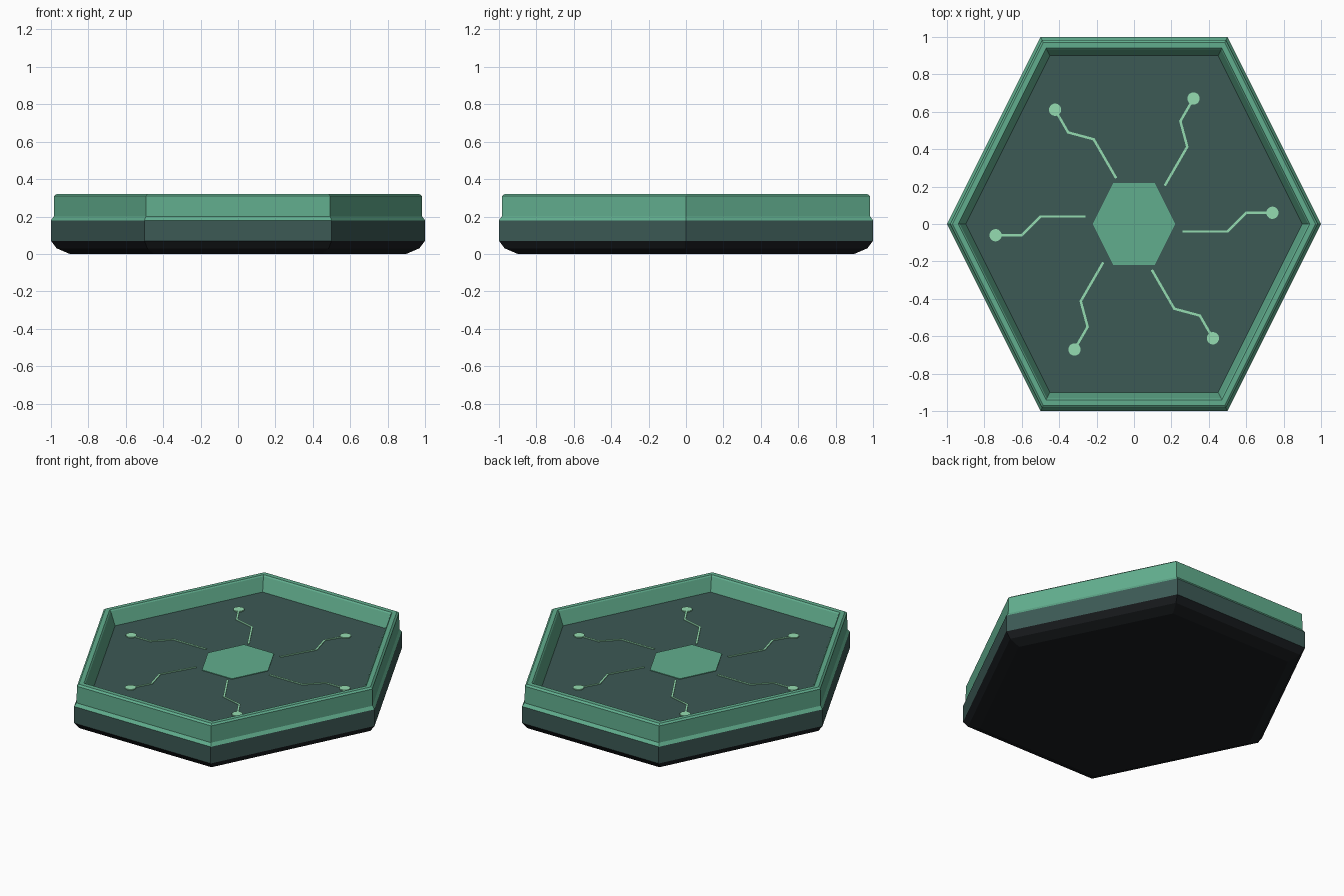
import bpy, bmesh, math
from mathutils import Vector, Matrix

if "Cube" in bpy.data.objects:
    bpy.data.objects.remove(bpy.data.objects["Cube"])

FLOOR = 0.225


def material(name, rgb):
    m = bpy.data.materials.new(name)
    m.diffuse_color = (*rgb, 1)
    m.use_nodes = True
    m.node_tree.nodes["Principled BSDF"].inputs["Base Color"].default_value = m.diffuse_color
    return m


BLACK = material("underside_black", (0.010, 0.012, 0.014))
TEAL = material("body_teal", (0.045, 0.100, 0.090))
GREEN = material("rim_green", (0.120, 0.420, 0.270))
MINT = material("trace_mint", (0.300, 0.720, 0.440))

# Hexagon that spans exactly 2 x 2 units
HEX = [(1, 0), (0.5, 1), (-0.5, 1), (-1, 0), (-0.5, -1), (0.5, -1)]


def make_object(name, bm, mats):
    bmesh.ops.recalc_face_normals(bm, faces=bm.faces[:])
    mesh = bpy.data.meshes.new(name)
    bm.to_mesh(mesh)
    bm.free()
    for m in mats:
        mesh.materials.append(m)
    obj = bpy.data.objects.new(name, mesh)
    bpy.context.collection.objects.link(obj)
    return obj


def hex_loft(name, profile, mats):
    """Stack hexagon rings (scale, z, material of the band above) and cap both ends."""
    bm = bmesh.new()
    rings = [[bm.verts.new((x * s, y * s, z)) for x, y in HEX] for s, z, _ in profile]
    bm.faces.new(rings[0][::-1]).material_index = profile[0][2]
    for (lo, hi), (_, _, mat) in zip(zip(rings, rings[1:]), profile):
        for i in range(6):
            j = (i + 1) % 6
            bm.faces.new((lo[i], lo[j], hi[j], hi[i])).material_index = mat
    bm.faces.new(rings[-1]).material_index = profile[-1][2]
    return make_object(name, bm, mats)


# Tray: bevelled underside, body band, stepped rim and recessed floor
hex_loft("hex_tray", [
    (0.90, 0.00, 0), (0.97, 0.03, 0), (1.00, 0.07, 1),
    (1.00, 0.18, 2), (0.985, 0.20, 2), (0.983, 0.31, 2), (0.97, 0.32, 2),
    (0.94, 0.32, 2), (0.932, 0.312, 2), (0.90, FLOOR, 1),
], [BLACK, TEAL, GREEN])

# Raised core plate in the middle of the floor
hex_loft("core_plate", [(0.22, FLOOR - 0.004, 0), (0.22, FLOOR + 0.004, 0)], [GREEN])


# Circuit traces: one mitred ribbon with an end pad, repeated every 60 degrees
PATH = [Vector(p) for p in ((0.26, -0.04), (0.5, -0.04), (0.6, 0.06), (0.74, 0.06))]
HALF = 0.0065


def circuit_trace(name, angle):
    bm = bmesh.new()
    dirs = [(b - a).normalized() for a, b in zip(PATH, PATH[1:])]
    left, right = [], []
    for i, p in enumerate(PATH):
        d0, d1 = dirs[max(i - 1, 0)], dirs[min(i, len(dirs) - 1)]
        t = (d0 + d1).normalized()
        off = Vector((-t.y, t.x)) * HALF / t.dot(d1)
        left.append(bm.verts.new((*(p + off), 0)))
        right.append(bm.verts.new((*(p - off), 0)))
    for i in range(len(dirs)):
        bm.faces.new((right[i], right[i + 1], left[i + 1], left[i]))
    top = bmesh.ops.extrude_face_region(bm, geom=bm.faces[:])["geom"]
    bmesh.ops.translate(bm, vec=(0, 0, 0.006),
                        verts=[v for v in top if isinstance(v, bmesh.types.BMVert)])
    bmesh.ops.create_cone(bm, cap_ends=True, segments=20, radius1=0.033, radius2=0.033,
                          depth=0.008, matrix=Matrix.Translation((*PATH[-1], 0.004)))
    obj = make_object(name, bm, [MINT])
    obj.location.z = FLOOR - 0.002
    obj.rotation_euler.z = angle


for k in range(6):
    circuit_trace(f"circuit_trace_{k + 1}", math.radians(60 * k))
